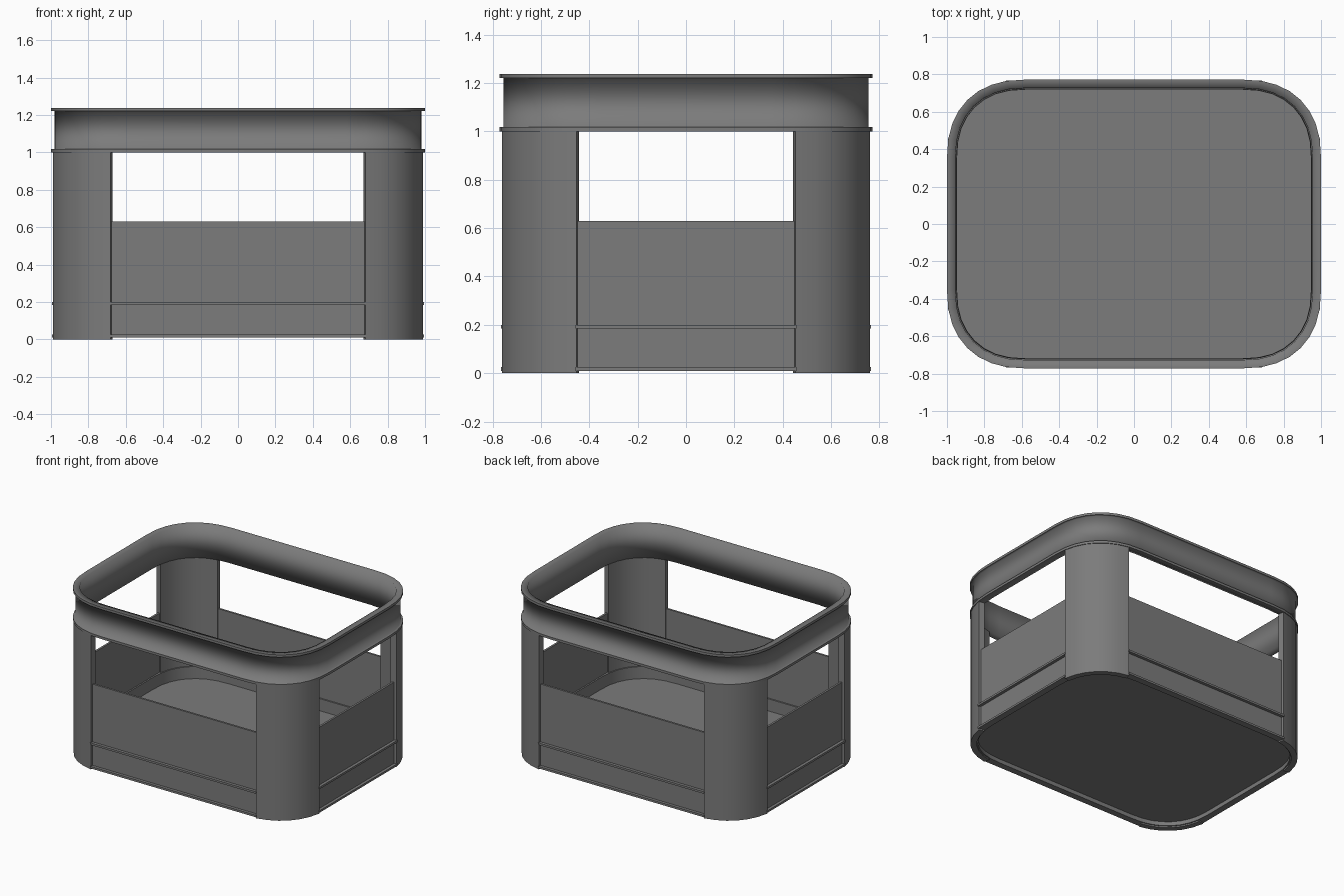
import bpy, bmesh, math

cube = bpy.data.objects.get("Cube")
if cube:
    bpy.data.objects.remove(cube, do_unlink=True)

HALF_X, HALF_Y, RADIUS = 1.0, 0.772, 0.42
STEPS = 8                      # segments in each rounded corner
PER_CORNER = STEPS + 1
SQUARENESS = 0.865             # below 1 makes the corners fuller than a circle

grey = bpy.data.materials.new("dark_grey_plastic")
grey.use_nodes = True
colour = (0.2, 0.2, 0.2, 1)
grey.diffuse_color = colour
grey.node_tree.nodes["Principled BSDF"].inputs["Base Color"].default_value = colour


def bulge(value):
    return math.copysign(abs(value) ** SQUARENESS, value) if abs(value) > 1e-6 else 0


def outline(inset):
    """Rounded rectangle, anticlockwise, starting on the +x side."""
    points = []
    r = RADIUS - inset
    for corner, (sx, sy) in enumerate([(1, 1), (-1, 1), (-1, -1), (1, -1)]):
        for i in range(PER_CORNER):
            a = math.pi / 2 * (corner + i / STEPS)
            points.append((sx * (HALF_X - RADIUS) + r * bulge(math.cos(a)),
                           sy * (HALF_Y - RADIUS) + r * bulge(math.sin(a))))
    return points


def finish(name, bm, soft=()):
    bmesh.ops.recalc_face_normals(bm, faces=bm.faces)
    for f in bm.faces:
        f.smooth = True
    for e in bm.edges:
        e.smooth = e.calc_face_angle(0) < 0.6 or all(v in soft for v in e.verts)
    mesh = bpy.data.meshes.new(name)
    bm.to_mesh(mesh)
    bm.free()
    mesh.materials.append(grey)
    obj = bpy.data.objects.new(name, mesh)
    bpy.context.collection.objects.link(obj)


def sweep(name, profile, indices=None, soft=()):
    """Carry an (inset, z) profile round the outline, or along part of it."""
    bm = bmesh.new()
    closed = indices is None
    if closed:
        indices = range(4 * PER_CORNER)
    tracks = [(outline(d), z) for d, z in profile]
    rows = [[bm.verts.new((*pts[i], z)) for pts, z in tracks] for i in indices]
    pairs = list(zip(rows, rows[1:]))
    if closed:
        pairs.append((rows[-1], rows[0]))
    n = len(profile)
    for a, b in pairs:
        for k in range(n):
            m = (k + 1) % n
            bm.faces.new((a[k], b[k], b[m], a[m]))
    if not closed:
        bm.faces.new(rows[0])
        bm.faces.new(rows[-1])
    finish(name, bm, {row[k] for row in rows for k in soft})


def section(outer, inner, bottom, top):
    return [(inner, bottom), (outer, bottom), (outer, top), (inner, top)]


def flat_bar(name, side, outer, inner, bottom, top):
    """Straight bar on one side (0 = +x, then anticlockwise) between two posts."""
    reach, length = (HALF_X, 0.458) if side % 2 == 0 else (HALF_Y, 0.684)
    turn = side * math.pi / 2
    bm = bmesh.new()
    bmesh.ops.create_cube(bm, size=1)
    for v in bm.verts:
        x = reach - (outer if v.co.x > 0 else inner)
        y = math.copysign(length, v.co.y)
        v.co = (x * math.cos(turn) - y * math.sin(turn),
                x * math.sin(turn) + y * math.cos(turn),
                top if v.co.z > 0 else bottom)
    finish(name, bm)


# Channel-shaped top rim
sweep("top_rim",
      [(0.052, 1.0), (0, 1.0), (0, 1.018), (0.018, 1.018),
       (0.018, 1.22), (0, 1.22), (0, 1.238), (0.045, 1.238)],
      soft=(0, 3, 4, 7))

# Corner posts, and between them the flat side panels with their ribs
corners = ["back_left", "back_right", "front_right", "front_left"]
sides = ["left", "back", "right", "front"]
for c in range(4):
    start = c * PER_CORNER
    sweep(corners[c] + "_post", section(0.005, 0.046, 0, 1.0),
          range(start + 1, start + STEPS))
    flat_bar(sides[c] + "_panel", c, 0.028, 0.043, 0.01, 0.63)
    flat_bar(sides[c] + "_upper_rib", c, 0.006, 0.035, 0.185, 0.2)
    flat_bar(sides[c] + "_lower_rib", c, 0.006, 0.035, 0.01, 0.025)

# Low inner wall round the floor
sweep("base_wall", section(0.035, 0.054, 0.01, 0.19))

# Floor slab, raised slightly inside the base wall
bm = bmesh.new()
base = bm.faces.new([bm.verts.new((x, y, 0.04)) for x, y in outline(0.05)])
top = bmesh.ops.extrude_face_region(bm, geom=[base], use_keep_orig=True)["geom"]
bmesh.ops.translate(bm, vec=(0, 0, 0.06),
                    verts=[g for g in top if isinstance(g, bmesh.types.BMVert)])
finish("floor", bm)
